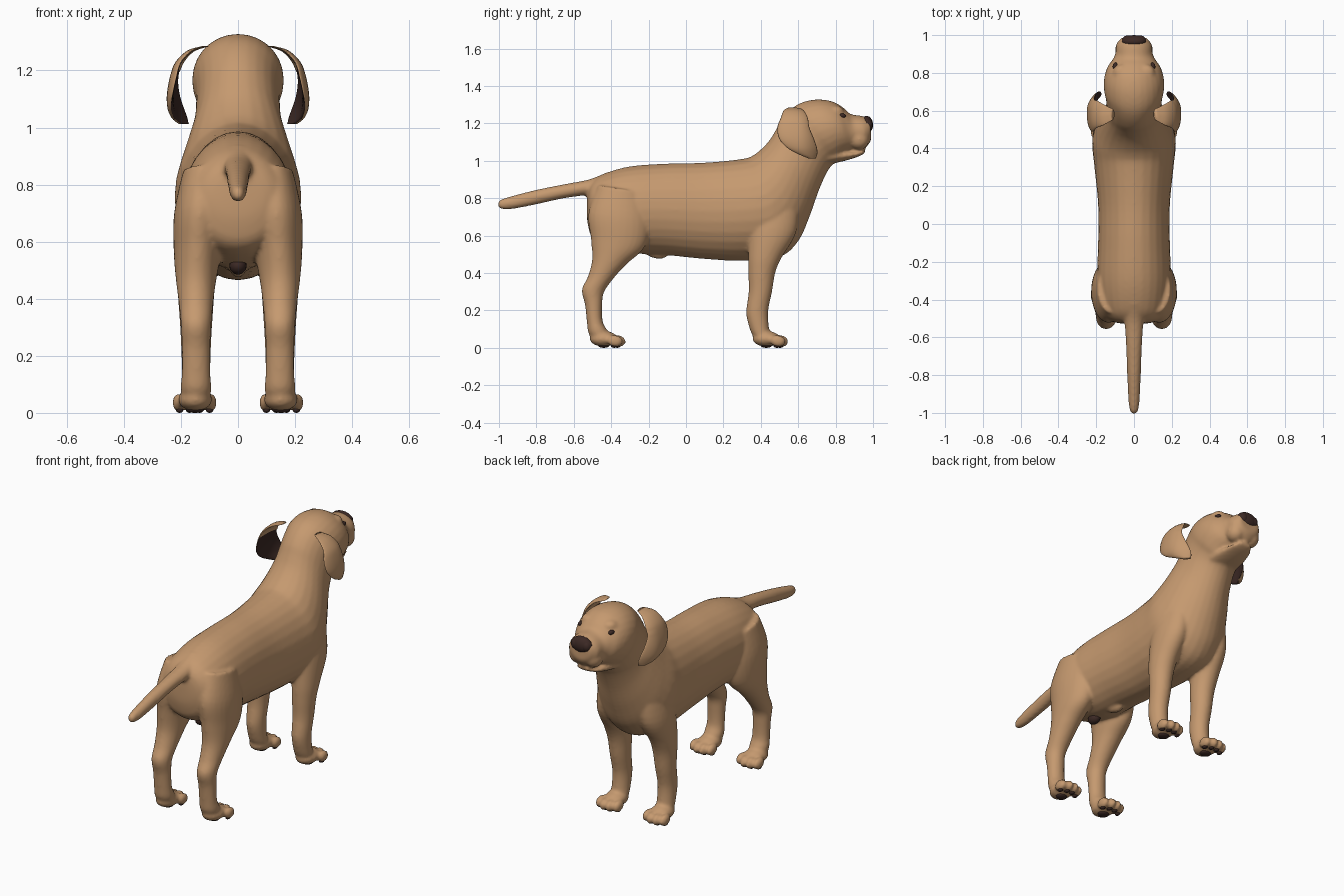
import bpy, bmesh, math
from mathutils import Vector, Matrix

cube = bpy.data.objects.get("Cube")
if cube:
    bpy.data.objects.remove(cube, do_unlink=True)


def material(name, rgb):
    m = bpy.data.materials.new(name)
    m.use_nodes = True
    m.diffuse_color = (*rgb, 1)
    bsdf = next(n for n in m.node_tree.nodes if n.type == 'BSDF_PRINCIPLED')
    bsdf.inputs["Base Color"].default_value = (*rgb, 1)
    return m


FUR = material("tan fur", (0.56, 0.32, 0.16))
DARK = material("dark brown skin", (0.045, 0.022, 0.018))


def spline(rows, steps=5):
    """Smoothly interpolate between rows of numbers."""
    out = []
    for i in range(len(rows) - 1):
        a, b = rows[max(i - 1, 0)], rows[i]
        c, d = rows[i + 1], rows[min(i + 2, len(rows) - 1)]
        for s in range(steps):
            t = s / steps
            out.append([q + t / 2 * (r - p + t * (2 * p - 5 * q + 4 * r - w + t * (3 * (q - r) + w - p)))
                        for p, q, r, w in zip(a, b, c, d)])
    return out + [list(rows[-1])]


def skin(bm, rings):
    """Join rings of points into a closed tube."""
    loops = [[bm.verts.new(p) for p in ring] for ring in rings]
    n = len(loops[0])
    for a, b in zip(loops, loops[1:]):
        for i in range(n):
            bm.faces.new((a[i], a[(i + 1) % n], b[(i + 1) % n], b[i]))
    bm.faces.new(loops[0][::-1])
    bm.faces.new(loops[-1])


def tube(bm, rows, x=0, side=1, n=28):
    """Rows: y and z of one edge, y and z of the opposite edge, half width, x offset."""
    rings = []
    for y1, z1, y2, z2, w, dx in spline([(*r, 0)[:6] for r in rows]):
        ring = []
        for i in range(n):
            a = math.tau * i / n
            t = (1 - math.cos(a)) / 2
            ring.append((side * (x + dx + w * math.sin(a)), y1 + t * (y2 - y1), z1 + t * (z2 - z1)))
        rings.append(ring)
    skin(bm, rings)


def ball(bm, centre, size, tilt=0):
    m = Matrix.Translation(centre) @ Matrix.Rotation(tilt, 4, 'X') @ Matrix.Diagonal((*size, 1))
    bmesh.ops.create_uvsphere(bm, u_segments=20, v_segments=12, radius=1, matrix=m)


def finish(bm, name, *mats):
    bmesh.ops.recalc_face_normals(bm, faces=bm.faces)
    me = bpy.data.meshes.new(name)
    bm.to_mesh(me)
    bm.free()
    ob = bpy.data.objects.new(name, me)
    bpy.context.collection.objects.link(ob)
    for m in mats:
        me.materials.append(m)
    me.shade_smooth()
    return ob


bm = bmesh.new()
# Trunk, neck, skull and upper muzzle
tube(bm, [(-.525, .85, -.53, .78, .03), (-.50, .89, -.525, .66, .12), (-.44, .93, -.48, .57, .17),
          (-.3, .97, -.3, .51, .195), (-.1, .985, -.1, .495, .19), (.1, .99, .1, .475, .19),
          (.3, 1.01, .31, .465, .21), (.36, 1.03, .5, .485, .222), (.41, 1.07, .6, .57, .205),
          (.45, 1.115, .66, .7, .18), (.48, 1.165, .71, .84, .155), (.51, 1.22, .755, .94, .147),
          (.56, 1.275, .79, .985, .15), (.62, 1.312, .82, 1.005, .16), (.7, 1.328, .85, 1.03, .157),
          (.78, 1.318, .875, 1.045, .14), (.84, 1.285, .9, 1.055, .112), (.88, 1.25, .93, 1.063, .098),
          (.94, 1.24, .965, 1.075, .093), (.985, 1.225, .99, 1.11, .065)])
# Lower jaw, lips and brows
tube(bm, [(.76, 1.06, .76, .98, .1), (.85, 1.055, .85, 1.0, .085),
          (.92, 1.052, .92, 1.022, .065), (.96, 1.058, .955, 1.04, .035)])
for s in (-1, 1):
    ball(bm, (s * .05, .925, 1.115), (.05, .055, .055))
    ball(bm, (s * .065, .8, 1.265), (.045, .045, .03))
# Tail
tube(bm, [(-.42, .94, -.44, .8, .06), (-.52, .9, -.52, .815, .05), (-.65, .875, -.65, .8, .042),
          (-.8, .845, -.8, .767, .036), (-.93, .812, -.93, .742, .03), (-.985, .795, -.985, .742, .022),
          (-1.005, .78, -1.005, .752, .012)])
# Belly sheath
ball(bm, (0, -.16, .505), (.028, .06, .028), -.2)

hind = [(-.47, .87, -.22, .83, .075, -.03), (-.522, .72, -.19, .68, .092, -.015),
        (-.508, .58, -.22, .54, .083, -.005), (-.502, .47, -.315, .45, .07),
        (-.525, .38, -.38, .38, .06), (-.557, .31, -.437, .3, .053), (-.54, .23, -.448, .23, .05),
        (-.53, .14, -.445, .14, .05), (-.522, .08, -.42, .09, .054), (-.49, .03, -.41, .04, .045)]
fore = [(.36, .86, .6, .8, .06, -.02), (.34, .66, .59, .62, .08, -.01), (.333, .5, .51, .48, .07),
        (.333, .4, .477, .4, .063), (.335, .3, .46, .3, .056), (.322, .19, .44, .2, .051),
        (.338, .11, .442, .12, .05), (.36, .06, .45, .07, .05), (.39, .03, .46, .035, .04)]
FEET = (-.44, .43)
for s in (-1, 1):
    # Legs
    tube(bm, hind, .147, s)
    tube(bm, fore, .147, s)
    # Paws with four toes
    for y in FEET:
        ball(bm, (s * .15, y, .048), (.06, .075, .042))
        for k in (-1.5, -.5, .5, 1.5):
            ball(bm, (s * .152 + k * .037, y + .085 - .016 * abs(k), .036), (.022, .042, .032), -.15)
body = finish(bm, "body", FUR)

# Fuse the body into one smooth skin
remesh = body.modifiers.new("fuse", 'REMESH')
remesh.mode = 'VOXEL'
remesh.voxel_size = .009
remesh.use_smooth_shade = True
soft = body.modifiers.new("soften", 'SMOOTH')
soft.factor = .5
soft.iterations = 6
deps = bpy.context.evaluated_depsgraph_get()
fused = bpy.data.meshes.new_from_object(body.evaluated_get(deps))
body.modifiers.clear()
body.data = fused
fused.shade_smooth()
if not fused.materials:
    fused.materials.append(FUR)
bpy.context.view_layer.update()

# Ears: curved flaps with a dark lining (z, middle y, half depth, x)
ear_rows = [(1.285, .58, .03, .115), (1.27, .578, .055, .165), (1.23, .58, .073, .207),
            (1.18, .574, .085, .226), (1.12, .59, .093, .237), (1.07, .62, .08, .236),
            (1.035, .652, .05, .226), (1.012, .675, .018, .215)]
for s, label in ((1, "left"), (-1, "right")):
    bm = bmesh.new()
    rings = []
    for z, y, d, x in spline(ear_rows, 4):
        ring = []
        for i in range(24):
            a = math.tau * i / 24
            py = y + d * math.cos(a)
            bend = 4.5 * max(py - .6, 0) ** 2 + 2 * max(.56 - py, 0) ** 2
            ring.append((s * (x - bend + .012 * math.sin(a)), py, z - .1 * max(d * math.cos(a), 0) * (z > 1.2)))
        rings.append(ring)
    skin(bm, rings)
    ear = finish(bm, label + "_ear", FUR, DARK)
    for f in ear.data.polygons:
        f.material_index = int(f.normal.x * s < -.2 and f.center.z < 1.2)

    # Eyes set on the surface of the face
    hit, where, normal, _ = body.ray_cast(Vector((s * .35, 1.02, 1.243)), Vector((-s * .27, -.2, 0)).normalized())
    bm = bmesh.new()
    ball(bm, where - normal * .004 if hit else (s * .09, .83, 1.243), (.014, .022, .013))
    finish(bm, label + "_eye", DARK)

    # Paw pads
    for y, part in zip(FEET, ("hind", "front")):
        bm = bmesh.new()
        ball(bm, (s * .15, y, .012), (.032, .03, .012))
        for k in (-1.5, -.5, .5, 1.5):
            ball(bm, (s * .152 + k * .035, y + .08 - .016 * abs(k), .01), (.013, .018, .01))
        finish(bm, f"{label}_{part}_pads", DARK)

# Nose
bm = bmesh.new()
ball(bm, (0, .968, 1.195), (.066, .032, .045), .1)
for s in (-1, 1):
    ball(bm, (s * .034, .975, 1.193), (.028, .023, .03))
finish(bm, "nose", DARK)

# Dark skin between the hind legs
bm = bmesh.new()
ball(bm, (0, -.34, .515), (.03, .04, .03))
finish(bm, "groin", DARK)
